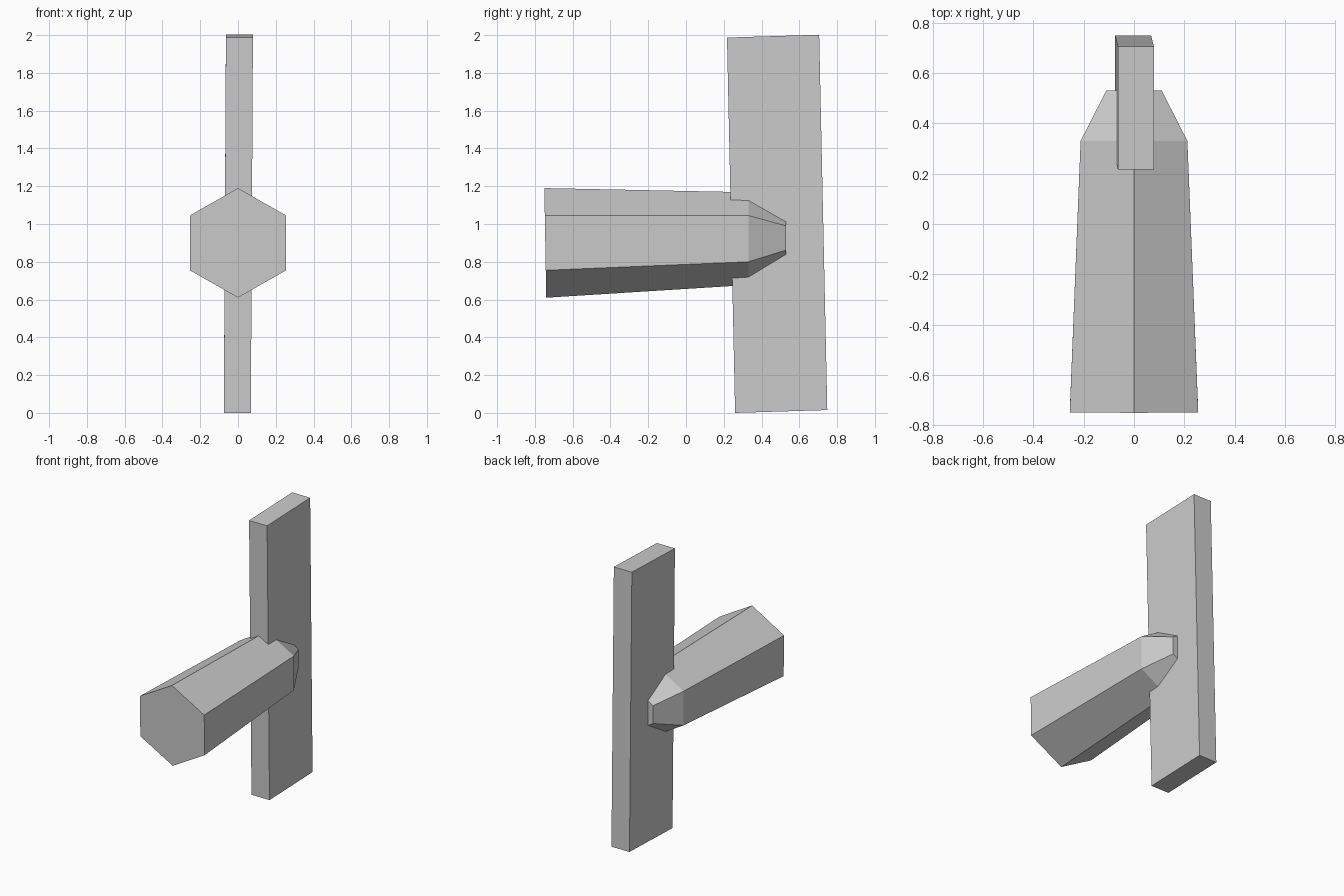
import bpy

if "Cube" in bpy.data.objects:
    bpy.data.objects.remove(bpy.data.objects["Cube"])


def loft(name, rings):
    """Join equal-length vertex rings with flat quads and cap both ends."""
    n = len(rings[0])
    verts = [v for ring in rings for v in ring]
    faces = [tuple(range(n)), tuple(reversed(range(len(verts) - n, len(verts))))]
    for r in range(len(rings) - 1):
        for i in range(n):
            j = (i + 1) % n
            faces.append((r * n + j, r * n + i, (r + 1) * n + i, (r + 1) * n + j))
    mesh = bpy.data.meshes.new(name)
    mesh.from_pydata(verts, [], faces)
    obj = bpy.data.objects.new(name, mesh)
    bpy.context.collection.objects.link(obj)
    return obj


def hexagon(y, half_x, top, upper, lower, bottom, lean=0.0):
    """Six-sided section across y, with its points at top and bottom."""
    pts = [(0, top), (-half_x, upper), (-half_x, lower),
           (0, bottom), (half_x, lower), (half_x, upper)]
    mid, half = (top + bottom) / 2, (top - bottom) / 2
    return [(x, y - lean * (z - mid) / half, z) for x, z in pts]


# Tapered hexagonal handle with a narrowed tip
loft("handle", [
    hexagon(-0.745, 0.255, 1.19, 1.045, 0.755, 0.61, lean=0.005),
    hexagon(0.33, 0.212, 1.168, 1.045, 0.80, 0.677),
    hexagon(0.53, 0.11, 1.055, 0.99, 0.862, 0.797),
])

# Slightly leaning flat bar through the tip
bottom = [(x, y, z) for x, y, z in
          [(-0.075, 0.26, 0), (0.068, 0.26, 0), (0.068, 0.748, 0.015), (-0.075, 0.748, 0.015)]]
top = [(x + 0.011, y - 0.043, z + 1.987) for x, y, z in bottom]
loft("cross_bar", [bottom, top])
